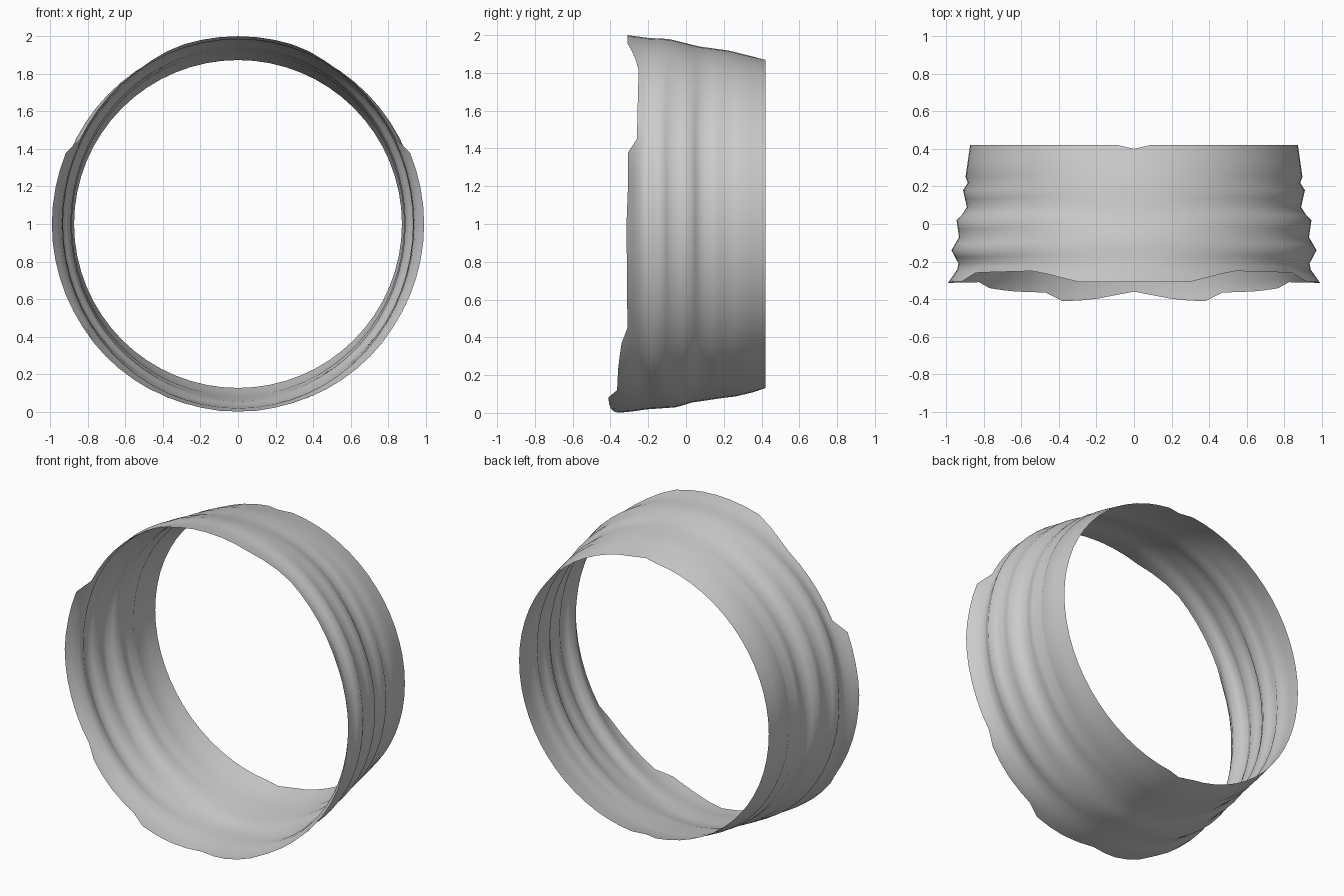
import bpy, bmesh
from math import sin, cos, radians, degrees, pi

cube = bpy.data.objects.get("Cube")
if cube:
    bpy.data.objects.remove(cube, do_unlink=True)

# Grey fabric
grey = bpy.data.materials.new("plain_grey")
grey.diffuse_color = (0.6, 0.6, 0.6, 1)
grey.use_nodes = True
grey.node_tree.nodes["Principled BSDF"].inputs["Base Color"].default_value = (0.6, 0.6, 0.6, 1)

# Radius along y at the sides, top and bottom of the band
SIDE = [(-.42, 1), (-.30, .99), (-.26, .945), (-.21, .935), (-.14, .972), (-.07, .932),
        (.02, .945), (.05, .915), (.09, .89), (.18, .91), (.22, .885), (.25, .897), (.42, .873)]
TOP = [(-.31, 1), (-.2, .985), (-.08, .98), (.08, .94), (.24, .918), (.42, .873)]
BOTTOM = [(-.42, .99), (-.39, 1), (-.3, .995), (-.2, .98), (-.06, .97), (.02, .945),
          (.19, .92), (.25, .913), (.42, .873)]
# Front hem: y by angle in degrees from the bottom
HEM = [(0, -.36), (12, -.40), (22, -.415), (28, -.365), (39, -.36), (50, -.345), (56, -.31),
       (90, -.315), (105, -.305), (112, -.31), (118, -.26), (148, -.25), (163, -.31), (180, -.31)]
ROWS = [.42, .34, .25, .22, .18, .135, .09, .05, .02, -.025, -.07, -.105, -.14, -.175, -.21]
SEGMENTS = 64


def lookup(table, t):
    if t <= table[0][0]:
        return table[0][1]
    for (a, va), (b, vb) in zip(table, table[1:]):
        if t <= b:
            return va + (vb - va) * (t - a) / (b - a)
    return table[-1][1]


def radius(y, a):
    w = sin(a) ** 2
    end = BOTTOM if cos(a) > 0 else TOP
    return w * lookup(SIDE, y) + (1 - w) * lookup(end, y)


# Crumpled open band
bm = bmesh.new()
columns = []
for i in range(SEGMENTS):
    a = 2 * pi * i / SEGMENTS
    hem = lookup(HEM, degrees(min(a, 2 * pi - a)))
    ys = ROWS + [-.21 + (hem + .21) * k / 3 for k in (1, 2, 3)]
    column = []
    for j, y in enumerate(ys):
        r = radius(y, a)
        if 0 < j < len(ROWS) - 1:      # wandering creases away from the sides
            y += .012 * cos(5 * a) * cos(a) ** 2
        if j == 0 and i % (SEGMENTS // 2) == 0:   # small notch in the back rim
            y -= .02
        column.append(bm.verts.new((r * sin(a), y, 1 - r * cos(a))))
    columns.append(column)
for i in range(SEGMENTS):
    p, q = columns[i], columns[(i + 1) % SEGMENTS]
    for j in range(len(p) - 1):
        bm.faces.new((p[j], p[j + 1], q[j + 1], q[j]))
bmesh.ops.recalc_face_normals(bm, faces=bm.faces)
bm.faces.ensure_lookup_table()
face = bm.faces[0]
mid = face.calc_center_median()
if face.normal.x * mid.x + face.normal.z * (mid.z - 1) < 0:
    bmesh.ops.reverse_faces(bm, faces=bm.faces)

mesh = bpy.data.meshes.new("crumpled_band")
bm.to_mesh(mesh)
bm.free()
mesh.materials.append(grey)
band = bpy.data.objects.new("crumpled_band", mesh)
bpy.context.collection.objects.link(band)
bpy.ops.object.select_all(action='DESELECT')
band.select_set(True)
bpy.context.view_layer.objects.active = band
bpy.ops.object.shade_smooth_by_angle(angle=radians(60))
